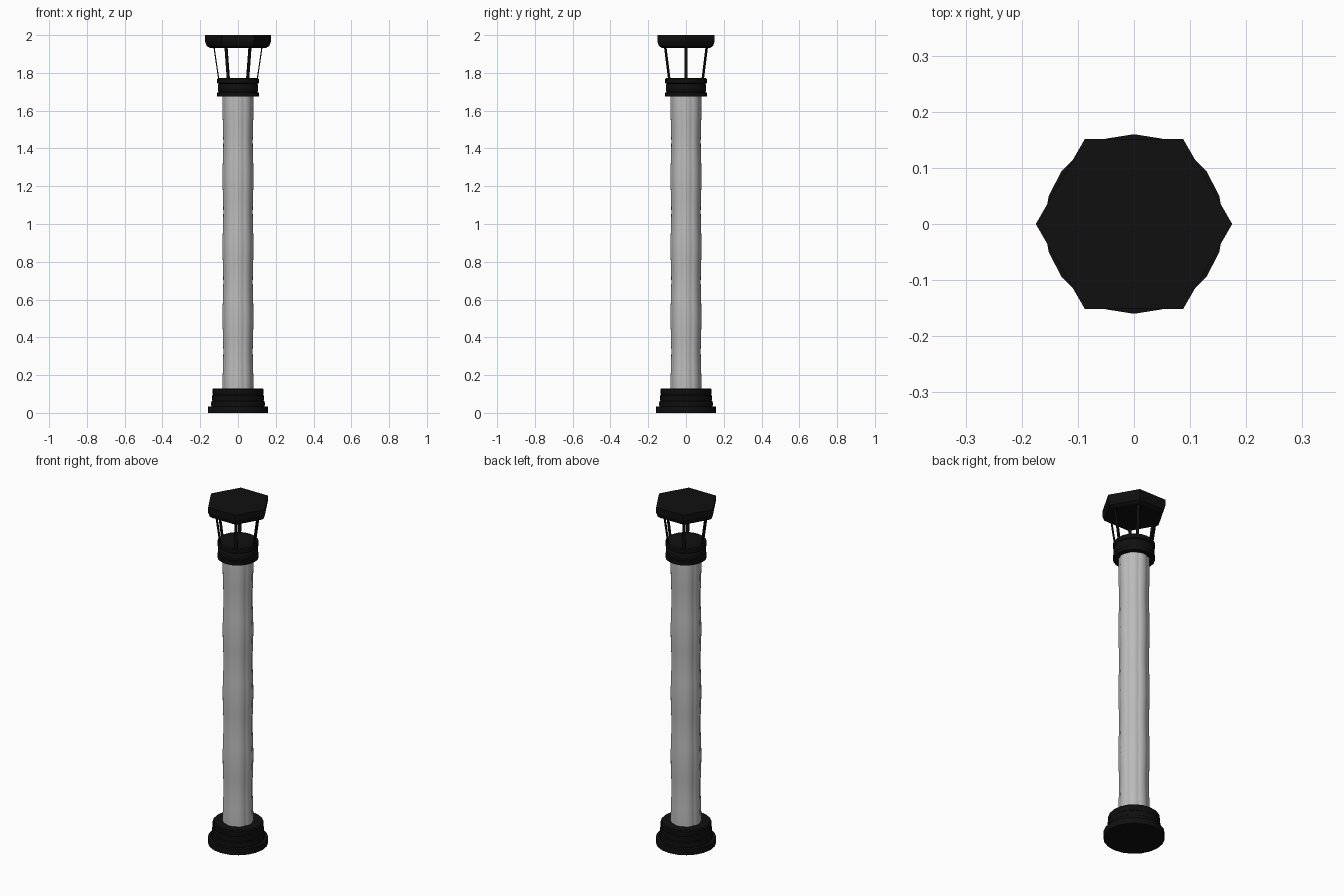
import bpy, bmesh
from math import pi, cos, sin, radians

cube = bpy.data.objects.get("Cube")
if cube:
    bpy.data.objects.remove(cube, do_unlink=True)


def material(name, value):
    m = bpy.data.materials.new(name)
    m.use_nodes = True
    color = (value, value, value, 1)
    m.diffuse_color = color
    m.node_tree.nodes["Principled BSDF"].inputs["Base Color"].default_value = color
    return m


black = material("black_metal", 0.005)
stone = material("pale_stone", 0.5)


def loft(name, mat, sides, levels, radius_at, smooth=None):
    """Stack closed rings at each level and cap both ends."""
    bm = bmesh.new()
    rings = []
    for level in levels:
        ring = []
        for i in range(sides):
            a = 2 * pi * i / sides
            r, z = radius_at(level, a)
            ring.append(bm.verts.new((r * cos(a), r * sin(a), z)))
        rings.append(ring)
    for low, high in zip(rings, rings[1:]):
        for i in range(sides):
            j = (i + 1) % sides
            bm.faces.new((low[i], low[j], high[j], high[i]))
    bm.faces.new(rings[0][::-1])
    bm.faces.new(rings[-1])
    mesh = bpy.data.meshes.new(name)
    bm.to_mesh(mesh)
    bm.free()
    mesh.materials.append(mat)
    ob = bpy.data.objects.new(name, mesh)
    bpy.context.collection.objects.link(ob)
    if smooth:
        bpy.ops.object.select_all(action="DESELECT")
        ob.select_set(True)
        bpy.context.view_layer.objects.active = ob
        bpy.ops.object.shade_smooth_by_angle(angle=radians(smooth))
    return ob


def turned(name, sides, profile, smooth=None):
    return loft(name, black, sides, profile, lambda p, a: p, smooth)


# Stepped round foot
turned("base", 20, [(.16, 0), (.16, .035), (.141, .035), (.143, .045), (.141, .06),
                    (.136, .064), (.139, .075), (.138, .09), (.132, .095),
                    (.136, .103), (.135, .125), (.13, .13)], 30)


# Shaft with eight soft lobes and a gentle swelling along its height
def shaft_radius(z, a):
    lobe = abs(cos(4 * a)) ** .6
    swell = .002 * cos(2 * pi * (z - .51) / .37)
    return .0755 + .0045 * lobe + swell, z


loft("shaft", stone, 64, [.12 + 1.57 * i / 50 for i in range(51)], shaft_radius, 40)

# Banded collar
turned("collar", 20, [(.11, 1.675), (.11, 1.695), (.103, 1.698), (.107, 1.71), (.107, 1.73),
                      (.103, 1.742), (.11, 1.747), (.11, 1.767), (.105, 1.772)], 30)

# Six flat bars leaning outwards
for k in range(6):
    bm = bmesh.new()
    bmesh.ops.create_cube(bm, size=1)
    for v in bm.verts:
        top = v.co.z > 0
        v.co = ((.128 if top else .102) + v.co.x * .006, v.co.y * .016, 1.945 if top else 1.765)
    mesh = bpy.data.meshes.new("bar")
    bm.to_mesh(mesh)
    bm.free()
    mesh.materials.append(black)
    bar = bpy.data.objects.new(f"bar_{k + 1}", mesh)
    bar.rotation_euler.z = k * pi / 3
    bpy.context.collection.objects.link(bar)

# Six-sided cap with a chamfered lower rim
turned("cap", 6, [(.148, 1.932), (.165, 1.942), (.175, 1.968), (.175, 2)])
